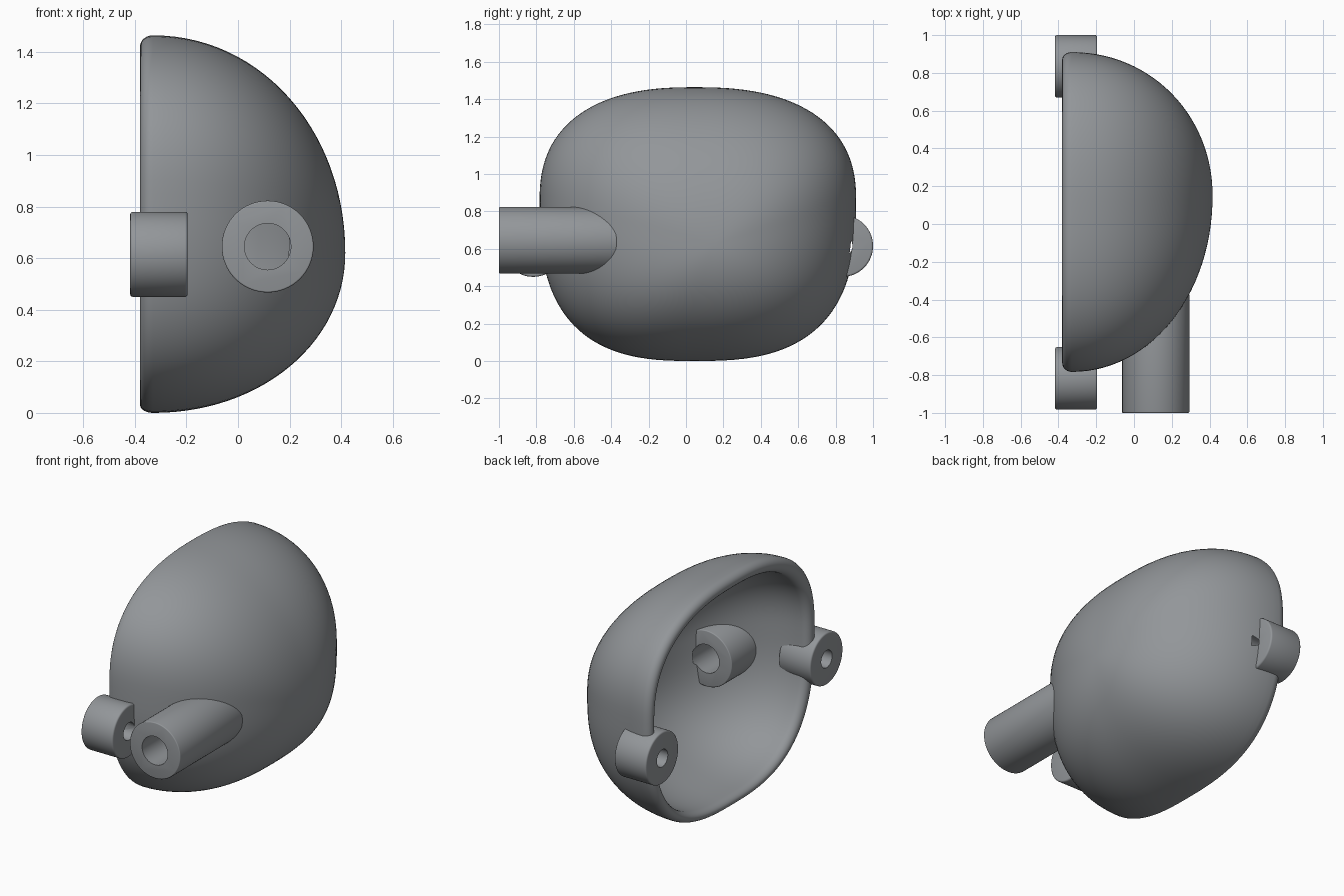
import bpy, bmesh, math
from mathutils import Matrix, Vector

cube = bpy.data.objects.get("Cube")
if cube:
    bpy.data.objects.remove(cube, do_unlink=True)

grey = bpy.data.materials.new("slate_grey")
grey.use_nodes = True
COLOUR = (0.29, 0.305, 0.32, 1)
grey.diffuse_color = COLOUR
grey.node_tree.nodes["Principled BSDF"].inputs["Base Color"].default_value = COLOUR


def make_object(name, bm):
    bmesh.ops.recalc_face_normals(bm, faces=bm.faces)
    mesh = bpy.data.meshes.new(name)
    bm.to_mesh(mesh)
    bm.free()
    mesh.materials.append(grey)
    obj = bpy.data.objects.new(name, mesh)
    bpy.context.collection.objects.link(obj)
    return obj


def rod(name, start, end, radius, edge=0.0):
    """Cylinder between two points, with slightly eased rims."""
    a, b = Vector(start), Vector(end)
    turn = (b - a).to_track_quat("Z", "Y").to_matrix().to_4x4()
    bm = bmesh.new()
    bmesh.ops.create_cone(bm, cap_ends=True, segments=64, radius1=radius, radius2=radius,
                          depth=(b - a).length, matrix=Matrix.Translation((a + b) / 2) @ turn)
    if edge:
        rims = [e for e in bm.edges if any(len(f.verts) > 4 for f in e.link_faces)]
        bmesh.ops.bevel(bm, geom=rims, offset=edge, segments=3, affect="EDGES", profile=0.5)
    return make_object(name, bm)


def finish(obj, cutters):
    """Drill the bores and smooth the surface."""
    bpy.ops.object.select_all(action="DESELECT")
    bpy.context.view_layer.objects.active = obj
    obj.select_set(True)
    for cutter in cutters:
        mod = obj.modifiers.new("bore", "BOOLEAN")
        mod.operation = "DIFFERENCE"
        mod.solver = "EXACT"
        mod.object = cutter
        bpy.ops.object.modifier_apply(modifier=mod.name)
    bpy.ops.object.shade_smooth_by_angle(angle=math.radians(35))


# Shell: rounded outline shrinking toward an off-centre apex
APEX_Y, APEX_Z, RIM_X = 0.15, 0.62, -0.33
WALL, SEGMENTS, STEPS = 0.1, 128, 28
OUTER_DEPTH, INNER_DEPTH = 0.746, 0.654


def rounded(angle, power):
    """Point on a unit superellipse."""
    c, s = math.cos(angle), math.sin(angle)
    return (math.copysign(abs(c) ** (2 / power), c),
            math.copysign(abs(s) ** (2 / power), s))


def outline(i):
    """Rim outline, squarer below than above."""
    upper = i < SEGMENTS / 2
    c, s = rounded(2 * math.pi * i / SEGMENTS, 2.45 if upper else 2.75)
    y = 0.045 + (0.865 if c > 0 else 0.828) * c
    return y, 0.85 + (0.614 if upper else 0.85) * s


arc = [rounded(math.pi / 2 * i / STEPS, 2.03) for i in range(1, STEPS + 1)]
outer = [(RIM_X + OUTER_DEPTH * c, s) for c, s in arc]
inner = [(RIM_X + INNER_DEPTH * c, (1 - WALL) * s) for c, s in reversed(arc)]
lip = []
for i in range(1, 12):
    a = math.pi * i / 12
    lip.append((RIM_X - 0.05 * math.sin(a), 1 - WALL * (1 - math.cos(a)) / 2))

bm = bmesh.new()
rings = []
for x, scale in outer + lip + inner:
    ring = []
    for i in range(SEGMENTS):
        y, z = outline(i)
        ring.append(bm.verts.new((x, APEX_Y + scale * (y - APEX_Y), APEX_Z + scale * (z - APEX_Z))))
    rings.append(ring)
for r1, r2 in zip(rings, rings[1:]):
    for i in range(SEGMENTS):
        j = (i + 1) % SEGMENTS
        bm.faces.new((r1[i], r1[j], r2[j], r2[i]))
for ring, depth in ((rings[0], OUTER_DEPTH), (rings[-1], INNER_DEPTH)):
    tip = bm.verts.new((RIM_X + depth, APEX_Y, APEX_Z))
    for i in range(SEGMENTS):
        bm.faces.new((ring[i], ring[(i + 1) % SEGMENTS], tip))
shell = make_object("shell", bm)

# Inlet pipe through the front wall
PIPE_X, PIPE_Z = 0.115, 0.645
pipe = rod("inlet_pipe", (PIPE_X, -1, PIPE_Z), (PIPE_X, -0.37, PIPE_Z), 0.178, 0.006)
pipe_bore = rod("pipe_bore", (PIPE_X, -1.1, PIPE_Z), (PIPE_X, -0.35, PIPE_Z), 0.09)
finish(pipe, [pipe_bore])
cutters = [pipe_bore]

# Mounting lugs on the front and back rim
LUG_Z = 0.615
for side, y in (("front", -0.817), ("back", 0.835)):
    lug = rod(side + "_lug", (-0.418, y, LUG_Z), (-0.195, y, LUG_Z), 0.165, 0.01)
    bore = rod(side + "_lug_bore", (-0.5, y, LUG_Z), (-0.15, y, LUG_Z), 0.055)
    finish(lug, [bore])
    cutters.append(bore)

finish(shell, cutters)
for cutter in cutters:
    bpy.data.objects.remove(cutter, do_unlink=True)
